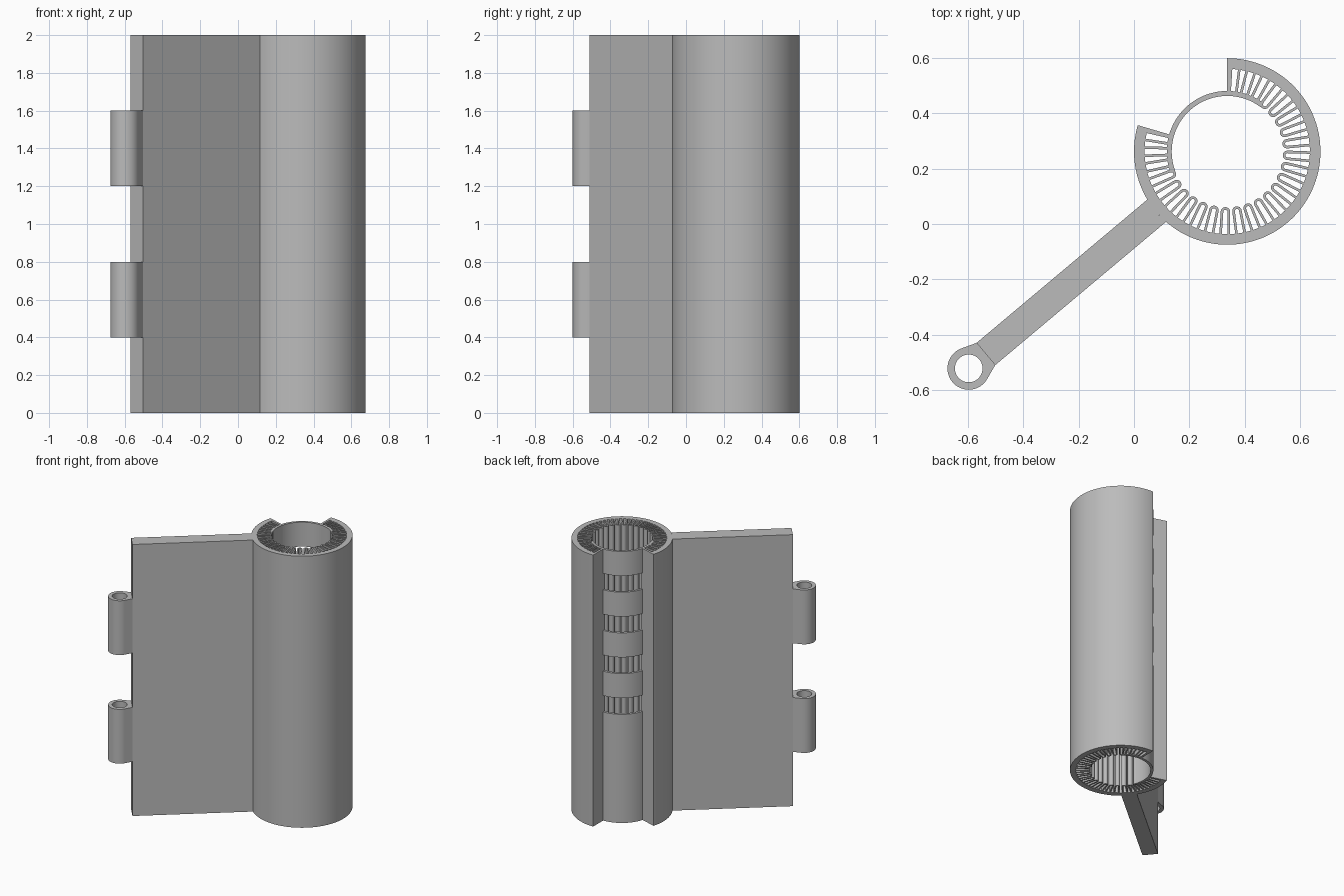
import bpy, bmesh, math
from math import sin, cos, radians

cube = bpy.data.objects.get("Cube")
if cube:
    bpy.data.objects.remove(cube, do_unlink=True)

# One grey material for the whole model
grey = bpy.data.materials.new("plain_grey")
grey.use_nodes = True
COLOUR = (0.5, 0.5, 0.5, 1)
grey.diffuse_color = COLOUR
grey.node_tree.nodes["Principled BSDF"].inputs["Base Color"].default_value = COLOUR

HEIGHT = 2.0
CX, CY = 0.3375, 0.2625         # tube axis
R_OUT, R_SHELL = 0.3375, 0.299  # outer shell
R_SLEEVE, R_IN = 0.219, 0.201   # thin inner sleeve
OPEN_A, OPEN_B = 90.0, 163.6    # opening in the outer shell, degrees
SPAN = 360 - (OPEN_B - OPEN_A)
ARM = radians(220)              # arm direction seen from the tube axis
HINGE_DIST = 1.2215             # tube axis to hinge pin


def polar(r, deg, cx=CX, cy=CY):
    return (cx + r * cos(radians(deg)), cy + r * sin(radians(deg)))


def arc(r, a0, a1, step=3.0):
    n = max(1, round((a1 - a0) / step))
    return [polar(r, a0 + (a1 - a0) * i / n) for i in range(n + 1)]


def add_strip(bm, outer, inner, z0, z1, closed=False):
    """Solid between two matching plan paths, raised from z0 to z1."""
    rings = [[bm.verts.new((x, y, z)) for x, y in path]
             for path, z in ((outer, z0), (inner, z0), (inner, z1), (outer, z1))]
    n = len(outer)
    for i in range(n if closed else n - 1):
        j = (i + 1) % n
        for k in range(4):
            a, b = rings[k], rings[(k + 1) % 4]
            bm.faces.new((a[i], a[j], b[j], b[i]))
    if not closed:
        for i in (0, n - 1):
            bm.faces.new([ring[i] for ring in rings])


def make(name, strips):
    bm = bmesh.new()
    for s in strips:
        add_strip(bm, *s)
    bmesh.ops.recalc_face_normals(bm, faces=bm.faces)
    mesh = bpy.data.meshes.new(name)
    bm.to_mesh(mesh)
    bm.free()
    mesh.materials.append(grey)
    ob = bpy.data.objects.new(name, mesh)
    bpy.context.collection.objects.link(ob)
    bpy.ops.object.select_all(action='DESELECT')
    ob.select_set(True)
    bpy.context.view_layer.objects.active = ob
    bpy.ops.object.shade_smooth_by_angle(angle=radians(30))
    return ob


def sector(r0, r1, a0, a1, z0=0.0, z1=HEIGHT):
    return (arc(r1, a0, a1), arc(r0, a0, a1), z0, z1)


# Outer shell, open along one side
make("outer_shell", [sector(R_SHELL, R_OUT, OPEN_B, OPEN_B + SPAN)])

# Radial walls closing the shell beside the opening
make("opening_walls", [sector(R_IN, R_SHELL, OPEN_B, OPEN_B + 1.8),
                       sector(R_IN, R_SHELL, OPEN_A - 1.8, OPEN_A)])


# Pleats: U-shaped folds with rounded tips pointing at the axis
def fold(deg, tip_r, foot_half):
    """Plan path of one side of a fold: foot, round tip, foot."""
    local = [(R_SHELL + 0.003, foot_half)]
    for i in range(9):
        t = radians(90 + 180 * i / 8)
        local.append((0.2185 + tip_r * cos(t), tip_r * sin(t)))
    local.append((R_SHELL + 0.003, -foot_half))
    c, s = cos(radians(deg)), sin(radians(deg))
    return [(CX + u * c - v * s, CY + u * s + v * c) for u, v in local]


PLEATS = 26
pitch = SPAN / PLEATS
make("pleats", [(fold(a, 0.0172, 0.0195), fold(a, 0.0075, 0.0105), 0.0, HEIGHT)
                for a in (OPEN_B + (i + 0.5) * pitch for i in range(PLEATS))])

# Thin sleeve behind the opening, with four windows
make("sleeve_sides", [sector(R_IN, R_SLEEVE, OPEN_A - 37, OPEN_A),
                      sector(R_IN, R_SLEEVE, OPEN_B, OPEN_B + 37)])
bands = [(0.0, 0.8)] + [(0.92 + 0.3 * i, 1.1 + 0.3 * i) for i in range(3)] + [(1.82, HEIGHT)]
make("sleeve_bands", [sector(R_IN, R_SLEEVE, OPEN_A, OPEN_B, z0, z1) for z0, z1 in bands])

# Flat arm from the shell to the hinge
HX, HY = CX + HINGE_DIST * cos(ARM), CY + HINGE_DIST * sin(ARM)
HALF, END = 0.0526, 0.081
spread = math.degrees(math.asin(HALF / R_OUT))
tube_end = arc(R_OUT, 220 - spread, 220 + spread)
ax, ay = -cos(ARM), -sin(ARM)   # from hinge towards tube
n = len(tube_end)
hinge_end = []
for i in range(n):
    v = HALF * (1 - 2 * i / (n - 1))
    hinge_end.append((HX + ax * END - ay * v, HY + ay * END + ax * v))
make("arm", [(tube_end, hinge_end, 0.0, HEIGHT)])


# Hinge knuckles: rings flaring into the arm end
R_KNUCKLE, R_PIN, CORNER, TANGENT = 0.077, 0.05, 33, 70.1


def knuckle_radius(deg):
    t = abs((deg + 180) % 360 - 180)
    if t <= CORNER:
        return END / cos(radians(t))
    if t <= TANGENT:
        return R_KNUCKLE / cos(radians(t - TANGENT))
    return R_KNUCKLE


angles = range(0, 360, 3)
outer = [polar(knuckle_radius(a), a + 40, HX, HY) for a in angles]
hole = [polar(R_PIN, a + 40, HX, HY) for a in angles]
for name, z in (("lower_knuckle", 0.4), ("upper_knuckle", 1.2)):
    make(name, [(outer, hole, z, z + 0.4, True)])
